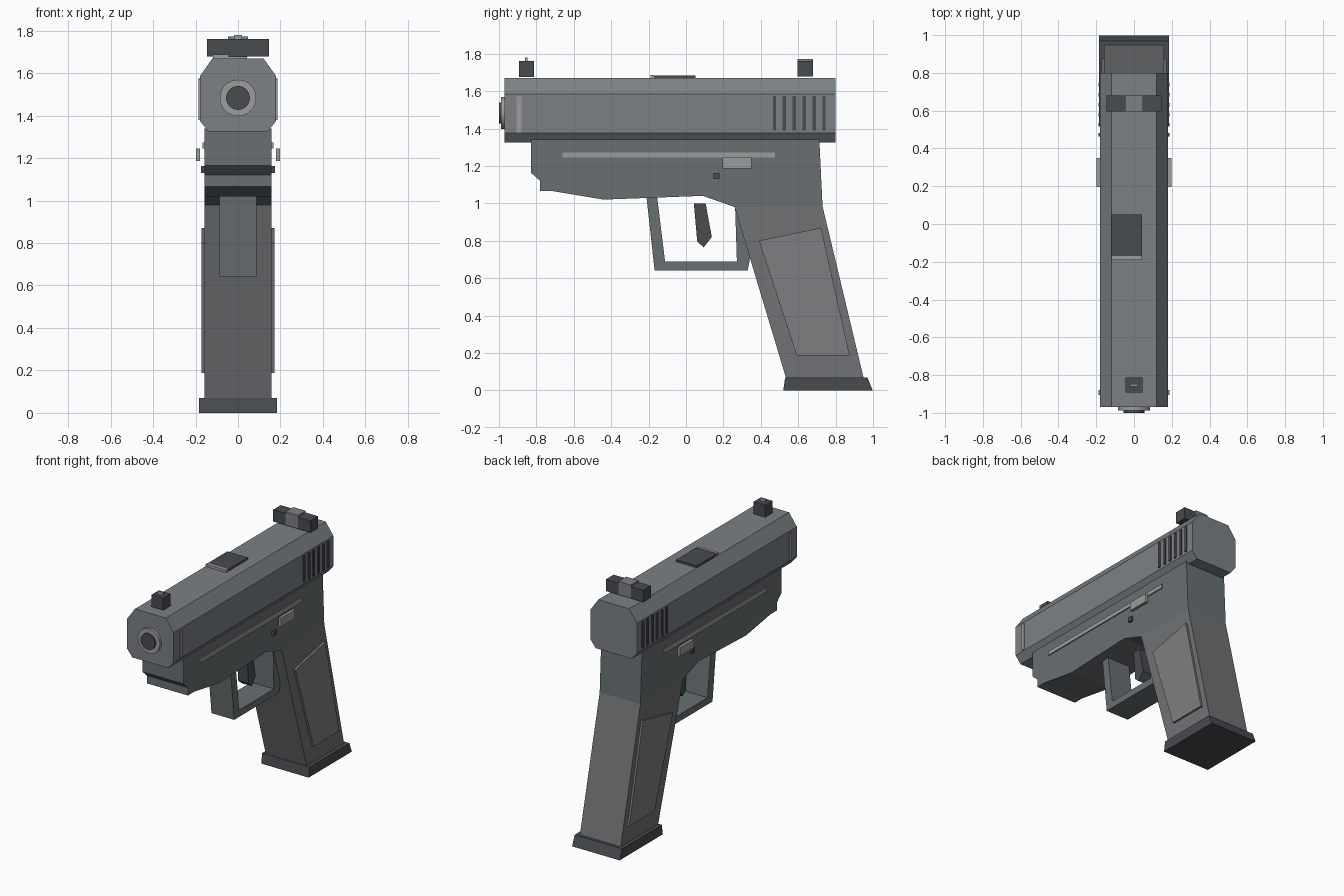
import bpy, bmesh, math
from mathutils import Matrix, Vector

if "Cube" in bpy.data.objects:
    bpy.data.objects.remove(bpy.data.objects["Cube"])


def material(name, r, g, b):
    m = bpy.data.materials.new(name)
    m.diffuse_color = (r, g, b, 1)
    m.use_nodes = True
    m.node_tree.nodes["Principled BSDF"].inputs["Base Color"].default_value = m.diffuse_color
    return m


STEEL = material("steel_grey", 0.20, 0.22, 0.235)
FRAME = material("frame_grey", 0.14, 0.16, 0.17)
GRIP = material("grip_grey", 0.165, 0.17, 0.175)
PANEL = material("panel_grey", 0.20, 0.21, 0.22)
DARK = material("dark_grey", 0.065, 0.072, 0.08)
LIGHT = material("light_grey", 0.33, 0.34, 0.34)


def finish(name, bm, mat):
    bmesh.ops.recalc_face_normals(bm, faces=bm.faces[:])
    me = bpy.data.meshes.new(name)
    bm.to_mesh(me)
    bm.free()
    me.materials.append(mat)
    ob = bpy.data.objects.new(name, me)
    bpy.context.collection.objects.link(ob)
    return ob


def prism(name, points, to3d, depth, mat):
    """Extrude a flat outline, placed by to3d, along the vector depth."""
    bm = bmesh.new()
    face = bm.faces.new([bm.verts.new(to3d(a, b)) for a, b in points])
    out = bmesh.ops.extrude_face_region(bm, geom=[face])
    verts = [v for v in out["geom"] if isinstance(v, bmesh.types.BMVert)]
    bmesh.ops.translate(bm, verts=verts, vec=Vector(depth))
    return finish(name, bm, mat)


def side_profile(name, points, x0, x1, mat):
    return prism(name, points, lambda y, z: (x0, y, z), (x1 - x0, 0, 0), mat)


def box(name, x, y, z, mat):
    return side_profile(name, [(y[0], z[0]), (y[1], z[0]), (y[1], z[1]), (y[0], z[1])],
                        x[0], x[1], mat)


def both_sides(ob):
    ob.modifiers.new("mirror", 'MIRROR').use_axis = (True, False, False)
    return ob


def cylinder(name, r, y0, y1, z, mat):
    bm = bmesh.new()
    bmesh.ops.create_cone(bm, cap_ends=True, segments=32, radius1=r, radius2=r, depth=y1 - y0,
                          matrix=Matrix.Translation((0, (y0 + y1) / 2, z))
                          @ Matrix.Rotation(math.pi / 2, 4, 'X'))
    return finish(name, bm, mat)


# Slide with eight-sided section
half = [(0.14, 1.325), (0.18, 1.375), (0.18, 1.585), (0.12, 1.67)]
section = half + [(-x, z) for x, z in reversed(half)]
prism("slide", section, lambda x, z: (x, -0.97, z), (0, 1.77, 0), STEEL)

# Slide side details
for i in range(6):
    y = 0.464 + i * 0.053
    both_sides(box(f"serration_{i + 1}", (0.17, 0.187), (y, y + 0.018), (1.39, 1.575), DARK))
both_sides(box("front_side_strip", (0.17, 0.187), (-0.905, -0.88), (1.38, 1.572), LIGHT))

# Top port plate
box("port_plate", (-0.118, 0.042), (-0.17, 0.05), (1.66, 1.684), DARK)
box("port_edge", (-0.118, 0.042), (-0.19, -0.17), (1.66, 1.687), LIGHT)

# Barrel end
cylinder("barrel_ring", 0.086, -0.988, -0.95, 1.483, LIGHT)
cylinder("barrel_core", 0.056, -1.0, -0.95, 1.483, DARK)

# Sights
box("front_sight", (-0.045, 0.045), (-0.892, -0.812), (1.675, 1.76), DARK)
box("front_sight_dot", (-0.02, 0.02), (-0.86, -0.848), (1.75, 1.78), LIGHT)
both_sides(box("rear_sight_block", (0.048, 0.145), (0.595, 0.68), (1.678, 1.76), DARK))
box("rear_sight_middle", (-0.048, 0.048), (0.595, 0.68), (1.678, 1.772), STEEL)

# Frame under the slide
side_profile("frame", [(-0.83, 1.34), (-0.83, 1.165), (-0.78, 1.12), (-0.78, 1.065),
                       (-0.71, 1.065), (-0.44, 1.02), (0.09, 1.04), (0.26, 0.98),
                       (0.73, 0.985), (0.713, 1.34)], -0.158, 0.158, FRAME)

# Frame side details
both_sides(box("frame_side_line", (0.15, 0.166), (-0.66, 0.475), (1.245, 1.273), LIGHT))
both_sides(box("side_lever", (0.178, 0.198), (0.195, 0.35), (1.185, 1.245), LIGHT))
both_sides(box("side_pin", (0.15, 0.174), (0.148, 0.18), (1.13, 1.163), DARK))

# Raked grip with raised side panels and base plate
side_profile("grip", [(0.26, 0.98), (0.73, 0.985), (0.95, 0.065), (0.535, 0.065)],
             -0.158, 0.158, GRIP)
both_sides(side_profile("grip_panel", [(0.39, 0.80), (0.722, 0.87), (0.875, 0.187),
                                       (0.592, 0.187)], 0.15, 0.172, PANEL))
side_profile("base_plate", [(0.53, 0.07), (0.97, 0.07), (0.998, 0), (0.52, 0)],
             -0.184, 0.184, DARK)

# Guard loop and trigger
side_profile("trigger_guard", [(-0.212, 1.04), (-0.168, 0.642), (0.33, 0.642), (0.345, 0.72),
                               (0.33, 1.0), (0.262, 1.0), (0.272, 0.69), (-0.112, 0.69),
                               (-0.155, 1.04)], -0.088, 0.088, FRAME)
side_profile("trigger", [(0.042, 1.0), (0.105, 1.0), (0.138, 0.82), (0.095, 0.765),
                         (0.06, 0.795)], -0.04, 0.04, DARK)
